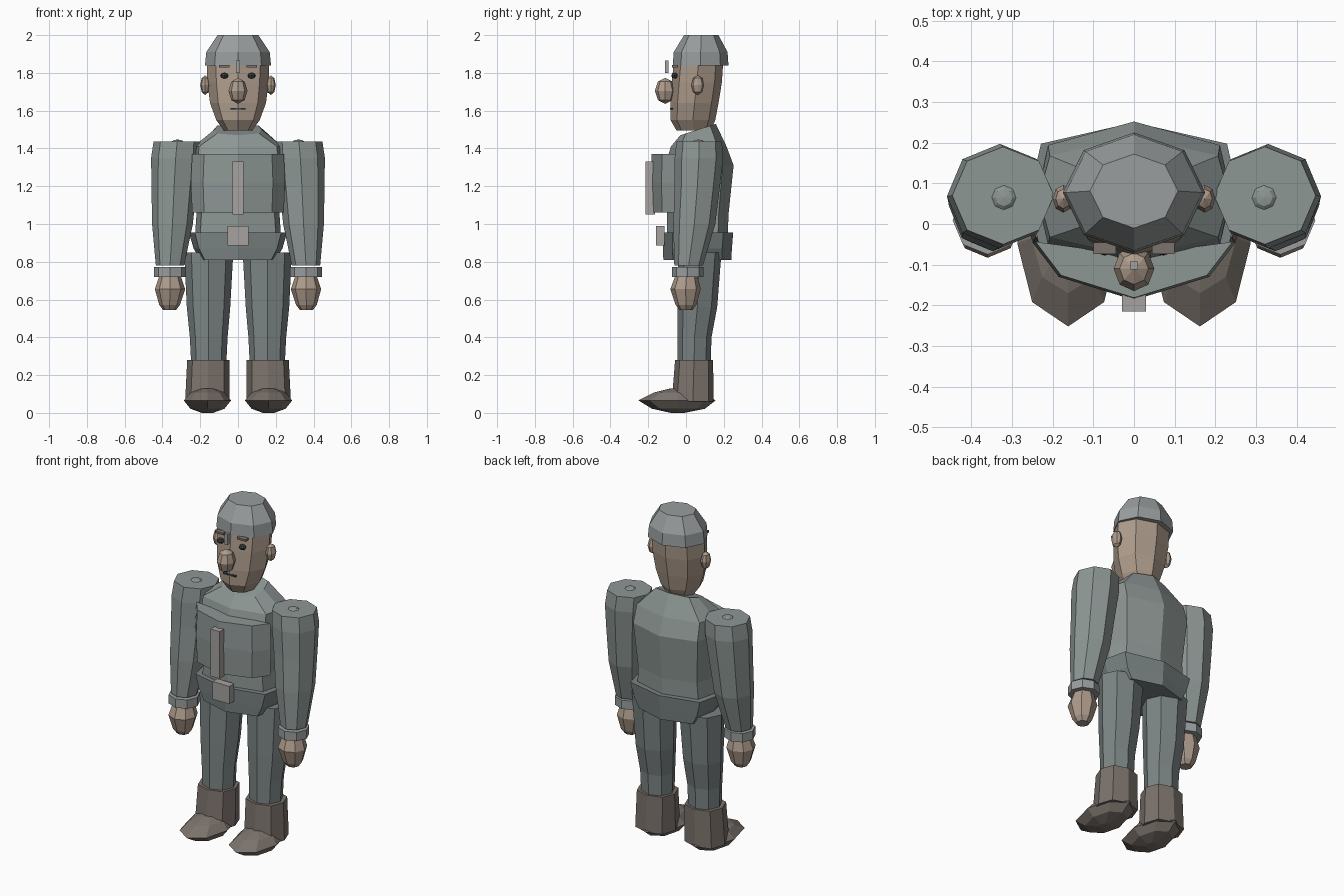
import bpy, bmesh, math

def material(name, rgb):
    m = bpy.data.materials.new(name)
    m.diffuse_color = (*rgb, 1)
    return m

JACKET = material("jacket_cloth", (0.27, 0.31, 0.30))
TROUSER = material("trouser_cloth", (0.20, 0.23, 0.23))
CAP = material("cap_cloth", (0.32, 0.34, 0.34))
SKIN = material("skin", (0.42, 0.33, 0.26))
LEATHER = material("leather", (0.20, 0.17, 0.15))
METAL = material("metal", (0.38, 0.36, 0.35))
DARK = material("dark", (0.05, 0.06, 0.06))

def finish(name, bm, mat):
    bmesh.ops.recalc_face_normals(bm, faces=bm.faces)
    me = bpy.data.meshes.new(name)
    bm.to_mesh(me)
    bm.free()
    me.materials.append(mat)
    ob = bpy.data.objects.new(name, me)
    bpy.context.collection.objects.link(ob)
    return ob

def skin_rings(name, rings, mat):
    """Bridge equal-sized rings of points and cap both ends."""
    bm = bmesh.new()
    loops = [[bm.verts.new(p) for p in r] for r in rings]
    n = len(loops[0])
    for a, b in zip(loops, loops[1:]):
        for i in range(n):
            j = (i + 1) % n
            bm.faces.new((a[i], a[j], b[j], b[i]))
    bm.faces.new(loops[0])
    bm.faces.new(loops[-1])
    return finish(name, bm, mat)

def loft(name, rings, mat, diag=(0.707, 0.707), tilt=0):
    """Eight-sided loft; each ring is (z, cx, half x, y min, y max)."""
    dx, dy = diag
    unit = [(1, 0), (dx, dy), (0, 1), (-dx, dy), (-1, 0), (-dx, -dy), (0, -1), (dx, -dy)]
    out = []
    for k, (z, cx, rx, y0, y1) in enumerate(rings):
        t = tilt if k == len(rings) - 1 else 0
        out.append([(cx + rx * u, (y0 + y1) / 2 + (y1 - y0) / 2 * v, z + t * v)
                    for u, v in unit])
    return skin_rings(name, out, mat)

def ellipsoid(name, c, r, mat, rings=4):
    bm = bmesh.new()
    bmesh.ops.create_uvsphere(bm, u_segments=8, v_segments=rings, radius=1)
    bmesh.ops.scale(bm, vec=r, verts=bm.verts)
    bmesh.ops.translate(bm, vec=c, verts=bm.verts)
    return finish(name, bm, mat)

def box(name, lo, hi, mat):
    bm = bmesh.new()
    bmesh.ops.create_cube(bm, size=1)
    bmesh.ops.scale(bm, vec=[b - a for a, b in zip(lo, hi)], verts=bm.verts)
    bmesh.ops.translate(bm, vec=[(a + b) / 2 for a, b in zip(lo, hi)], verts=bm.verts)
    return finish(name, bm, mat)

# Jacket body, rising to a collar that tilts up at the back
loft("jacket_body", [(0.90, 0, 0.23, -0.10, 0.22), (1.05, 0, 0.22, -0.10, 0.225),
                     (1.31, 0, 0.24, -0.11, 0.252), (1.41, 0, 0.235, -0.08, 0.215),
                     (1.50, 0, 0.125, -0.03, 0.158)], JACKET, (0.88, 0.68), 0.03)

# Curved chest panel and its front fastening
def panel_ring(z, s):
    half = [(0.25, -0.045), (0.185, -0.13)]
    pts = half + [(0, -0.187)] + [(-x, y) for x, y in reversed(half)]
    pts += [(-0.14, -0.06), (0, -0.09), (0.14, -0.06)]
    return [(x * s, y * s, z) for x, y in pts]

skin_rings("chest_panel", [panel_ring(1.06, 0.97), panel_ring(1.22, 1.0),
                           panel_ring(1.37, 0.97)], JACKET)
box("front_fastening", (-0.03, -0.215, 1.05), (0.03, -0.165, 1.33), METAL)

# Belt, hips and buckle
loft("hips", [(0.81, 0, 0.20, -0.12, 0.24), (0.87, 0, 0.235, -0.122, 0.243),
              (0.955, 0, 0.26, -0.125, 0.25)], TROUSER, (0.88, 0.72))
box("buckle", (-0.055, -0.16, 0.885), (0.055, -0.115, 0.99), METAL)

# Head, cap and nose
loft("head", [(1.495, 0, 0.075, -0.05, 0.13), (1.55, 0, 0.115, -0.082, 0.155),
              (1.64, 0, 0.148, -0.082, 0.172), (1.75, 0, 0.162, -0.075, 0.19),
              (1.86, 0, 0.166, -0.065, 0.197)], SKIN)
loft("cap", [(1.84, 0, 0.175, -0.07, 0.225), (1.91, 0, 0.168, -0.065, 0.22),
             (2.0, 0, 0.108, -0.01, 0.172)], CAP)
box("cap_trim", (-0.01, -0.112, 1.80), (0.01, -0.092, 1.865), METAL)
ellipsoid("nose", (0, -0.11, 1.705), (0.05, 0.055, 0.069), SKIN)
box("mouth", (-0.04, -0.084, 1.605), (0.04, -0.07, 1.613), DARK)

for s, side in ((-1, "left"), (1, "right")):
    # Face details
    ellipsoid(side + "_ear", (s * 0.174, 0.062, 1.735), (0.026, 0.034, 0.052), SKIN)
    ellipsoid(side + "_eye", (s * 0.072, -0.06, 1.785), (0.021, 0.018, 0.016), DARK)
    box(side + "_brow", (s * 0.072 - 0.028, -0.074, 1.829),
        (s * 0.072 + 0.028, -0.045, 1.841), LEATHER)

    # Sleeve, cuff and hand
    loft(side + "_sleeve", [(0.78, s * 0.36, 0.075, -0.062, 0.09),
                            (1.0, s * 0.347, 0.108, -0.067, 0.155),
                            (1.2, s * 0.338, 0.12, -0.06, 0.18),
                            (1.35, s * 0.33, 0.13, -0.06, 0.197),
                            (1.437, s * 0.322, 0.125, -0.05, 0.19)], JACKET)
    ellipsoid(side + "_shoulder_stud", (s * 0.32, 0.065, 1.437), (0.03, 0.03, 0.01), JACKET)
    loft(side + "_cuff", [(0.72, s * 0.36, 0.086, -0.075, 0.093),
                          (0.772, s * 0.36, 0.086, -0.075, 0.093)], CAP)
    loft(side + "_hand", [(0.545, s * 0.362, 0.035, -0.035, 0.035),
                          (0.572, s * 0.362, 0.055, -0.055, 0.055),
                          (0.655, s * 0.36, 0.08, -0.083, 0.078),
                          (0.73, s * 0.36, 0.055, -0.055, 0.06)], SKIN)

    # Trouser leg
    loft(side + "_leg", [(0.24, s * 0.155, 0.092, -0.045, 0.13),
                         (0.40, s * 0.155, 0.10, -0.045, 0.135),
                         (0.56, s * 0.156, 0.115, -0.045, 0.165),
                         (0.85, s * 0.155, 0.13, -0.042, 0.188)], TROUSER)

    # Boot shaft and foot
    loft(side + "_boot_shaft", [(0.06, s * 0.162, 0.118, -0.075, 0.147),
                                (0.28, s * 0.157, 0.112, -0.058, 0.143)], LEATHER,
         (0.75, 0.75))
    loft(side + "_foot", [(0.0, s * 0.162, 0.03, -0.08, -0.01),
                          (0.022, s * 0.162, 0.09, -0.18, 0.10),
                          (0.066, s * 0.162, 0.125, -0.252, 0.157),
                          (0.108, s * 0.162, 0.09, -0.17, 0.10),
                          (0.128, s * 0.162, 0.04, -0.09, 0.02)], LEATHER)
